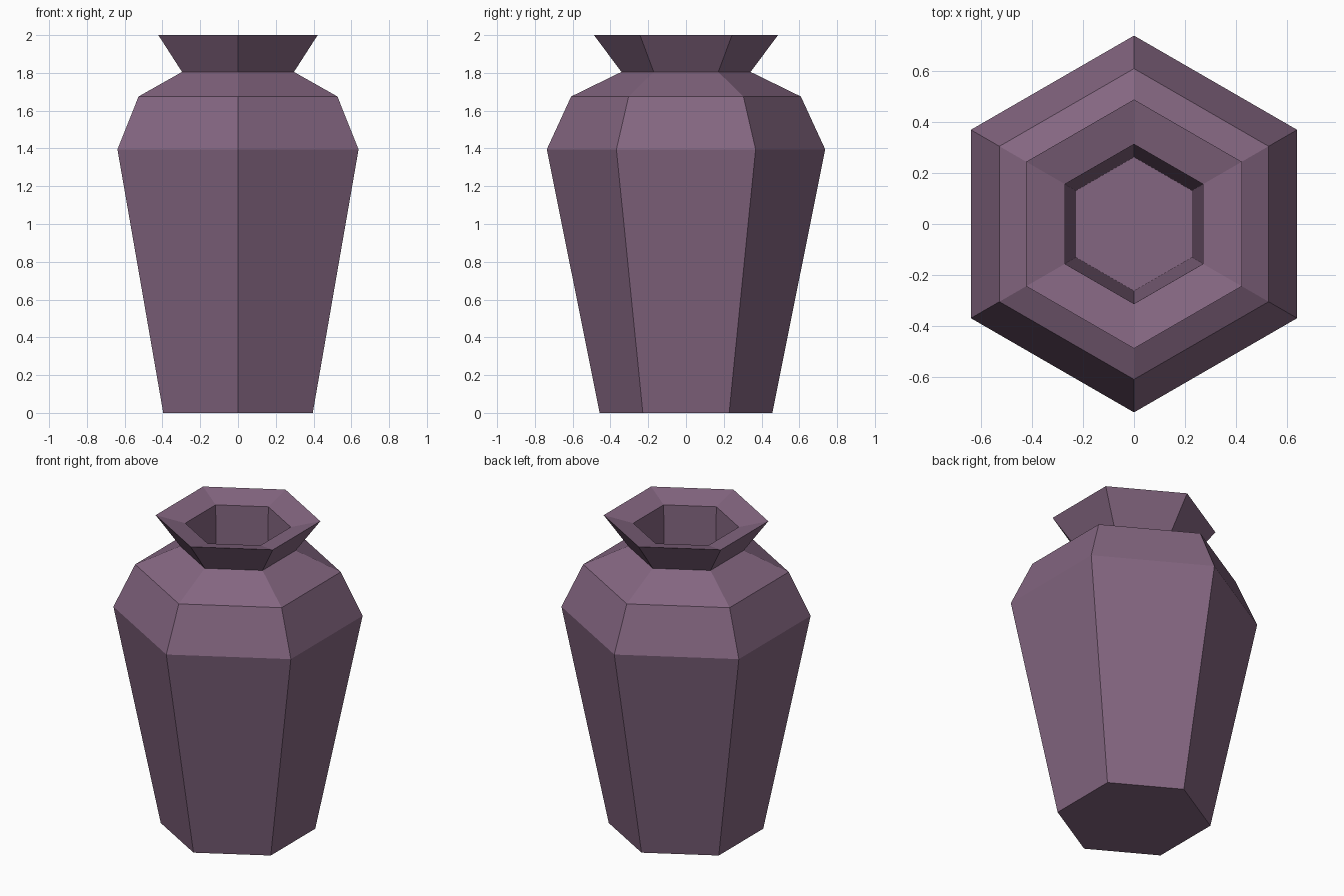
import bpy
import bmesh
import math

if "Cube" in bpy.data.objects:
    bpy.data.objects.remove(bpy.data.objects["Cube"])

SIDES = 6

# (circumradius, height): outer wall from base to lip, then inside down to the floor
PROFILE = [
    (0.457, 0.0),
    (0.737, 1.395),
    (0.608, 1.675),
    (0.342, 1.805),
    (0.487, 2.0),
    (0.312, 1.955),
    (0.262, 0.1),
]

glaze = bpy.data.materials.new("dusty purple")
glaze.diffuse_color = (0.231, 0.133, 0.219, 1.0)
glaze.use_nodes = True
glaze.node_tree.nodes["Principled BSDF"].inputs["Base Color"].default_value = glaze.diffuse_color


def ring(bm, radius, z):
    """Hexagon of vertices with corners on the y axis."""
    verts = []
    for i in range(SIDES):
        a = math.pi / 2 + 2 * math.pi * i / SIDES
        verts.append(bm.verts.new((radius * math.cos(a), radius * math.sin(a), z)))
    return verts


# Vase: stacked hexagonal rings, closed at the base and the inner floor
bm = bmesh.new()
rings = [ring(bm, r, z) for r, z in PROFILE]
for low, high in zip(rings, rings[1:]):
    for i in range(SIDES):
        j = (i + 1) % SIDES
        bm.faces.new((low[i], low[j], high[j], high[i]))
bm.faces.new(rings[0][::-1])
bm.faces.new(rings[-1])
bmesh.ops.recalc_face_normals(bm, faces=bm.faces)

mesh = bpy.data.meshes.new("vase")
bm.to_mesh(mesh)
bm.free()
mesh.materials.append(glaze)
vase = bpy.data.objects.new("vase", mesh)
bpy.context.collection.objects.link(vase)
